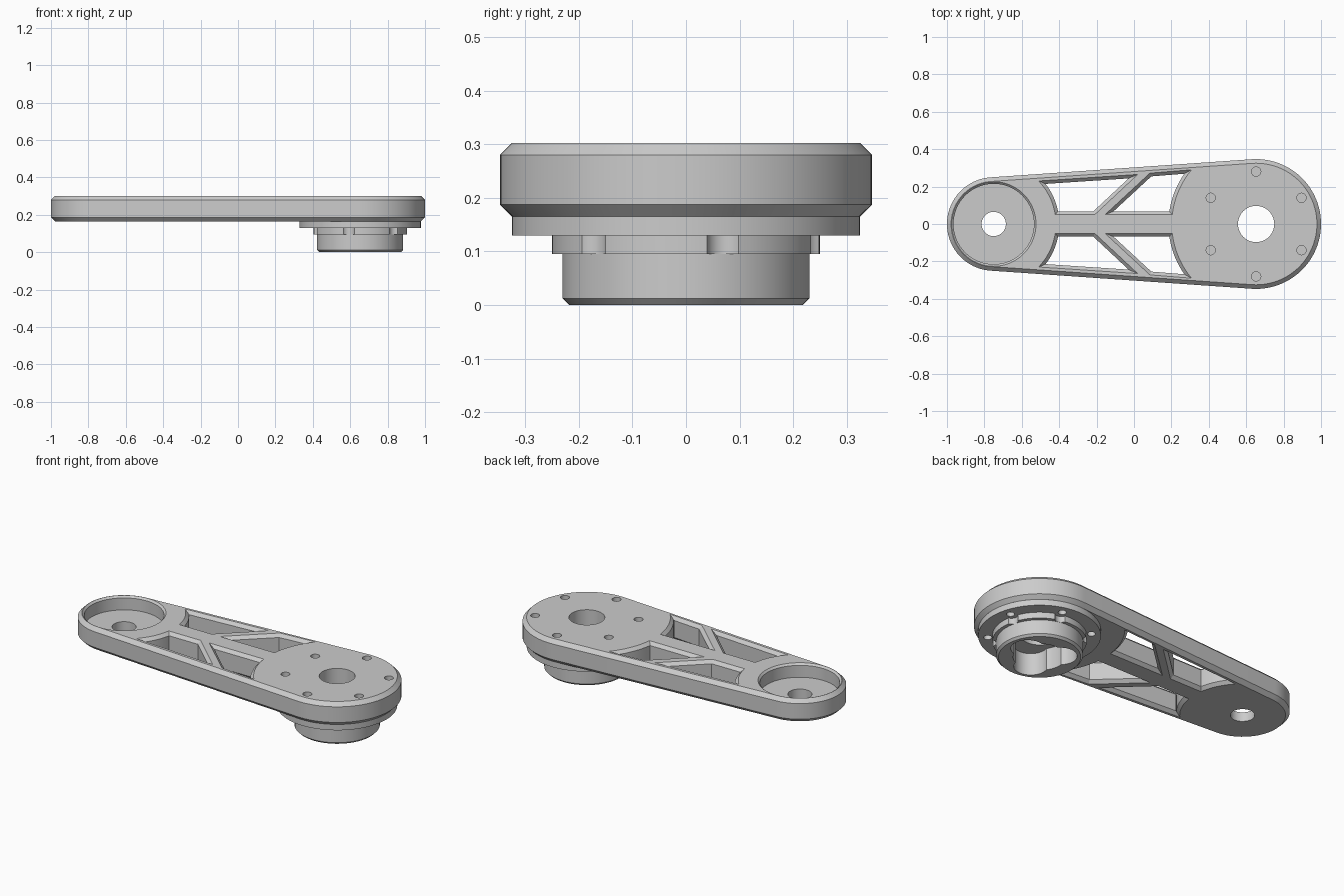
import bpy
import bmesh
from math import sin, cos, pi, radians, acos, atan2, hypot
from mathutils import Vector

if "Cube" in bpy.data.objects:
    bpy.data.objects.remove(bpy.data.objects["Cube"])

grey = bpy.data.materials.new("light_grey")
grey.use_nodes = True
grey.diffuse_color = (0.6, 0.6, 0.6, 1)
grey.node_tree.nodes["Principled BSDF"].inputs["Base Color"].default_value = (0.6, 0.6, 0.6, 1)

SMALL, LARGE = (-0.75, 0.0), (0.653, 0.0)              # joint centres
R_SMALL, R_LARGE = 0.25, 0.347
BASE, TOP, CH = 0.165, 0.302, 0.022                    # arm heights, chamfer


def arc(c, r, a0, a1, n):
    return [(c[0] + r * cos(a0 + (a1 - a0) * i / n),
             c[1] + r * sin(a0 + (a1 - a0) * i / n)) for i in range(n + 1)]


def circle(c, r, n=64):
    return arc(c, r, 0, 2 * pi, n)[:-1]


def turn(c, profile, n=64):
    """Layers of a round wall from (radius, height) pairs."""
    return [(circle(c, r, n), z) for r, z in profile]


def polar(c, r, deg):
    return (c[0] + r * cos(radians(deg)), c[1] + r * sin(radians(deg)))


def wall(bm, layers):
    """Open strip through matching outlines; returns its first and last rings."""
    rings = [[bm.verts.new((x, y, z)) for x, y in pts] for pts, z in layers]
    for low, high in zip(rings, rings[1:]):
        for i in range(len(low)):
            bm.faces.new((low[i - 1], low[i], high[i], high[i - 1]))
    return rings[0], rings[-1]


def cap(bm, rings):
    """Flat face bounded by the first ring, with the other rings as holes."""
    edges = [bm.edges.get((r[i - 1], r[i])) for r in rings for i in range(len(r))]
    bmesh.ops.triangle_fill(bm, use_beauty=True, use_dissolve=False,
                            edges=edges, normal=(0, 0, 1))


def finish(name, bm):
    bmesh.ops.recalc_face_normals(bm, faces=bm.faces)
    mesh = bpy.data.meshes.new(name)
    bm.to_mesh(mesh)
    bm.free()
    mesh.materials.append(grey)
    ob = bpy.data.objects.new(name, mesh)
    bpy.context.collection.objects.link(ob)
    return ob


def solid(name, layers):
    bm = bmesh.new()
    for ring in wall(bm, layers):
        bm.faces.new(ring)
    return finish(name, bm)


def cut(ob, cutters):
    """Subtract the cutters, bake the result and remove them."""
    for c in cutters:
        c.hide_render = True
        mod = ob.modifiers.new("cut", 'BOOLEAN')
        mod.operation = 'DIFFERENCE'
        mod.solver = 'EXACT'
        mod.object = c
    graph = bpy.context.evaluated_depsgraph_get()
    mesh = bpy.data.meshes.new_from_object(ob.evaluated_get(graph))
    ob.modifiers.clear()
    ob.data = mesh
    for c in cutters:
        bpy.data.objects.remove(c)


def inset(pts, d):
    """Move a counter-clockwise outline inward by d with mitred corners."""
    out = []
    for i, p in enumerate(pts):
        p = Vector(p)
        a = (p - Vector(pts[i - 1])).normalized()
        b = (Vector(pts[(i + 1) % len(pts)]) - p).normalized()
        na, nb = Vector((-a.y, a.x)), Vector((-b.y, b.x))
        q = p + (na + nb) * (d / (1 + na.dot(nb)))
        out.append((q.x, q.y))
    return out


# Arm: tapered outline wrapped around the two joint circles
def outline(d):
    t = acos((R_SMALL - R_LARGE) / (LARGE[0] - SMALL[0]))
    return (arc(LARGE, R_LARGE - d, -t, t, 48) +
            arc(SMALL, R_SMALL - d, t, 2 * pi - t, 40))


def joint_arc(c, start, end):
    a0 = atan2(start[1] - c[1], start[0] - c[0])
    a1 = atan2(end[1] - c[1], end[0] - c[0])
    return arc(c, hypot(start[0] - c[0], start[1] - c[1]), a0, a1, 12)


bm = bmesh.new()
low, high = wall(bm, [(outline(CH), BASE), (outline(0), BASE + CH),
                      (outline(0), TOP - CH), (outline(CH), TOP)])
bottom, top = [low], [high]

# Chamfered windows, mirrored across the middle beam
window_near_small = joint_arc(SMALL, (-0.51, 0.23), (-0.42, 0.05)) + [(-0.21, 0.05), (0.02, 0.265)]
window_near_large = joint_arc(LARGE, (0.205, 0.05), (0.31, 0.288)) + [(0.085, 0.272), (-0.155, 0.05)]
for pts in (window_near_small, window_near_large):
    for side in (1, -1):
        wide, narrow = [[(x, y * side) for x, y in p] for p in (pts, inset(pts, 0.018))]
        low, high = wall(bm, [(wide, BASE), (narrow, BASE + 0.018),
                              (narrow, TOP - 0.018), (wide, TOP)])
        bottom.append(low)
        top.append(high)

# Bore and blind screw holes at the large end
low, high = wall(bm, turn(LARGE, [(0.097, BASE), (0.097, TOP)], 48))
bottom.append(low)
top.append(high)
for k in range(6):
    low, high = wall(bm, turn(polar(LARGE, 0.28, 30 + 60 * k), [(0.025, 0.24), (0.025, TOP)], 20))
    cap(bm, [low])
    top.append(high)

# Bearing pocket with a bore through its floor at the small end
floor, high = wall(bm, turn(SMALL, [(0.215, 0.22), (0.215, TOP - 0.011), (0.226, TOP)]))
top.append(high)
low, high = wall(bm, turn(SMALL, [(0.065, BASE), (0.065, 0.22)], 40))
bottom.append(low)
cap(bm, [floor, high])
cap(bm, bottom)
cap(bm, top)
arm = finish("link_arm", bm)

# Mounting flange under the large end, its screw circle offset from the arm's
flange = solid("mount_flange", turn(LARGE, [(0.325, 0.13), (0.325, BASE)]))
cutters = [solid("flange_bore_cutter", turn(LARGE, [(0.097, 0.05), (0.097, 0.25)], 48))]
for k in range(6):
    cutters.append(solid("flange_screw_cutter", turn(polar(LARGE, 0.275, 16 + 60 * k),
                                                     [(0.022, 0.1), (0.022, 0.155)], 20)))
cut(flange, cutters)


# Three-lobed cavity shared by the collar and the boss
def cavity():
    parts = [solid("cavity_cutter", turn(LARGE, [(0.14, -0.05), (0.14, 0.2)], 48))]
    for k in range(3):
        parts.append(solid("lobe_cutter", turn(polar(LARGE, 0.11, 15 + 120 * k),
                                               [(0.09, -0.06), (0.09, 0.21)], 36)))
    return parts


# Collar with a notch beside each flange screw
collar = solid("notched_collar", turn(LARGE, [(0.25, 0.095), (0.25, 0.13)]))
notches = [solid("notch_cutter", turn(polar(LARGE, 0.265, 16 + 60 * k),
                                      [(0.035, 0.05), (0.035, 0.2)], 24)) for k in range(6)]
cut(collar, cavity() + notches)

# Boss with a chamfered lower rim
boss = solid("boss", turn(LARGE, [(0.218, 0), (0.23, 0.012), (0.23, 0.095)]))
cut(boss, cavity())

# Smooth round walls, keep machined edges sharp
bpy.ops.object.select_all(action='DESELECT')
for ob in (arm, flange, collar, boss):
    ob.select_set(True)
bpy.context.view_layer.objects.active = boss
bpy.ops.object.shade_smooth_by_angle(angle=radians(25))
